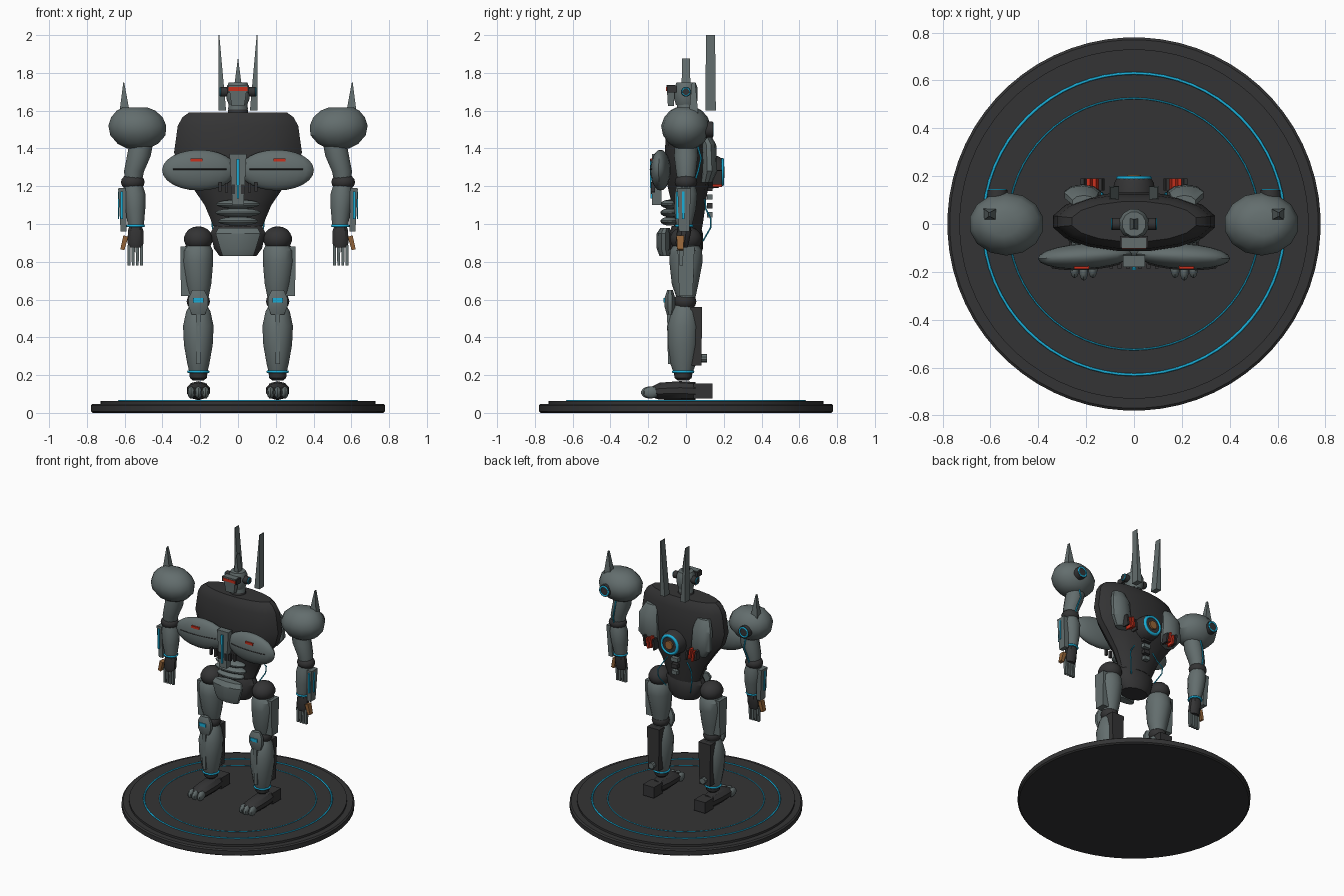
import bpy, bmesh, math
from mathutils import Vector, Matrix

COLORS = {
    "armour_grey": (0.125, 0.155, 0.155, 1), "dark_metal": (0.034, 0.034, 0.035, 1),
    "cyan_glow": (0.01, 0.42, 0.68, 1), "red_glow": (0.58, 0.03, 0.012, 1),
    "copper": (0.30, 0.13, 0.04, 1),
}
MATS = {}
for key, col in COLORS.items():
    MATS[key] = bpy.data.materials.new(key)
    MATS[key].diffuse_color = col
G, D, C, R, O = (MATS[k] for k in COLORS)


def finish(name, bm, mat, angle=32):
    bmesh.ops.recalc_face_normals(bm, faces=bm.faces[:])
    me = bpy.data.meshes.new(name)
    bm.to_mesh(me)
    bm.free()
    me.materials.append(mat)
    me.shade_smooth()
    me.set_sharp_from_angle(angle=math.radians(angle))
    ob = bpy.data.objects.new(name, me)
    bpy.context.scene.collection.objects.link(ob)
    return ob


def bridge(bm, rings, closed=False):
    n = len(rings[0])
    pairs = list(zip(rings, rings[1:])) + ([(rings[-1], rings[0])] if closed else [])
    for a, b in pairs:
        for i in range(n):
            bm.faces.new((a[i], a[(i + 1) % n], b[(i + 1) % n], b[i]))
    if not closed:
        bm.faces.new(rings[0])
        bm.faces.new(rings[-1])


def loft(name, sections, mat, n=14, axis="z"):
    """Elliptical sections (centre a, centre b, position, radius a, radius b)."""
    bm = bmesh.new()
    rings = []
    for a, b, t, ra, rb in sections:
        ring = []
        for i in range(n):
            w = 2 * math.pi * (i + 0.5) / n
            u, v = a + ra * math.cos(w), b + rb * math.sin(w)
            ring.append(bm.verts.new({"z": (u, v, t), "y": (u, t, v), "x": (t, u, v)}[axis]))
        rings.append(ring)
    bridge(bm, rings)
    return finish(name, bm, mat)


def box(name, c, size, mat, top=(1, 1), bottom=(1, 1), rot=(0, 0, 0)):
    bm = bmesh.new()
    bmesh.ops.create_cube(bm, size=1)
    for v in bm.verts:
        k = top if v.co.z > 0 else bottom
        v.co = Vector((v.co.x * size[0] * k[0], v.co.y * size[1] * k[1], v.co.z * size[2]))
    m = Matrix.Translation(c)
    for ang, ax in zip(rot, "XYZ"):
        m = m @ Matrix.Rotation(ang, 4, ax)
    bmesh.ops.transform(bm, matrix=m, verts=bm.verts[:])
    return finish(name, bm, mat)


def ball(name, c, r, mat, n=14, rz=0):
    bm = bmesh.new()
    m = Matrix.Translation(c) @ Matrix.Rotation(rz, 4, "Z") @ Matrix.Diagonal((*r, 1))
    bmesh.ops.create_uvsphere(bm, u_segments=n, v_segments=n // 2 + 2, radius=1, matrix=m)
    return finish(name, bm, mat)


def tube(name, pts, r, mat, closed=False, n=6):
    pts = [Vector(p) for p in pts]
    bm = bmesh.new()
    rings = []
    for i, p in enumerate(pts):
        a = pts[i - 1] if closed or i else p
        b = pts[(i + 1) % len(pts)] if closed or i < len(pts) - 1 else p
        t = (b - a).normalized()
        ref = Vector((1, 0, 0)) if abs(t.x) < 0.6 else Vector((0, 1, 0))
        if closed:  # planar ring: use its plane normal
            ref = (pts[1] - pts[0]).cross(pts[2] - pts[1]).normalized()
        u = t.cross(ref).normalized()
        w = t.cross(u)
        rings.append([bm.verts.new(p + r * (u * math.cos(k * math.tau / n) + w * math.sin(k * math.tau / n)))
                      for k in range(n)])
    bridge(bm, rings, closed)
    return finish(name, bm, mat, 70)


def ring(name, c, rad, r, mat, axis="z", n=24):
    pts = []
    for i in range(n):
        a, b = rad * math.cos(i * math.tau / n), rad * math.sin(i * math.tau / n)
        pts.append(Vector(c) + Vector({"z": (a, b, 0), "y": (a, 0, b), "x": (0, a, b)}[axis]))
    return tube(name, pts, r, mat, True)


# Display base
loft("base_disc", [(0, 0, 0, .77, .77), (0, 0, .008, .78, .78), (0, 0, .04, .78, .78), (0, 0, .048, .77, .77)], D, 64)
loft("base_step", [(0, 0, .04, .73, .73), (0, 0, .063, .73, .73)], D, 64)
ring("base_ring_outer", (0, 0, .063), .63, .006, C, n=64)
ring("base_ring_inner", (0, 0, .063), .525, .0035, C, n=64)

# Torso and pelvis
loft("torso", [(0, .01, .97, .125, .075), (0, .015, 1.03, .15, .08), (0, .015, 1.1, .18, .09),
               (0, .01, 1.2, .25, .11), (0, .01, 1.29, .32, .12), (0, .01, 1.38, .345, .125),
               (0, .01, 1.52, .325, .115), (0, .01, 1.565, .30, .10), (0, .01, 1.59, .265, .085)], D, 16)
loft("pelvis", [(0, 0, .83, .10, .075), (0, 0, .87, .13, .09), (0, 0, .95, .15, .09), (0, 0, .99, .13, .075)], D)
loft("pelvis_plate", [(0, -.11, .83, .085, .03), (0, -.12, .87, .10, .035), (0, -.12, .95, .125, .035),
                      (0, -.11, .98, .11, .025)], G, 10)
for i, (z, w) in enumerate(((1.105, .12), (1.06, .125), (1.015, .11))):
    ball(f"abdomen_plate_{i}", (0, -.085, z), (w, .05, .024), G)

# Sternum
box("sternum_plate", (0, -.155, 1.235), (.10, .06, .27), G, top=(.9, .8), bottom=(.6, .8))
box("sternum_light", (0, -.186, 1.24), (.018, .008, .21), C, bottom=(.6, 1), rot=(.015, 0, 0))

# Neck and head
loft("neck", [(0, 0, 1.57, .06, .055), (0, 0, 1.62, .05, .045)], D, 12)
loft("neck_collar", [(0, 0, 1.605, .055, .05), (0, 0, 1.64, .05, .05)], G, 12)
loft("head", [(0, 0, 1.63, .05, .055), (0, 0, 1.66, .062, .064), (0, 0, 1.72, .064, .064), (0, 0, 1.75, .05, .052)], G, 12)
box("face_plate", (0, -.08, 1.68), (.09, .045, .11), G, top=(1.1, 1), bottom=(.75, .7))
box("visor_surround", (0, -.075, 1.714), (.118, .05, .036), D)
box("visor", (0, -.101, 1.714), (.10, .008, .02), R)
box("head_crest", (0, 0, 1.81), (.036, .046, .13), G, top=(.06, .9))

# Back reactor and spine
loft("reactor_housing", [(0, 1.275, .10, .09, .09), (0, 1.275, .17, .085, .085), (0, 1.275, .195, .07, .07)], D, 20, "y")
ring("reactor_ring", (0, .192, 1.275), .064, .011, C, "y")
loft("reactor_core", [(0, 1.275, .18, .035, .035), (0, 1.275, .205, .03, .03)], O, 14, "y")
for i in range(4):
    box(f"spine_segment_{i}", (0, .125, 1.19 - i * .047), (.06 - i * .006, .03, .028), G if i % 2 else D)

for s, side in ((-1, "left"), (1, "right")):
    def N(part):
        return f"{part}_{side}"

    # Chest
    ball(N("chest_plate"), (s * .205, -.135, 1.285), (.197, .053, .108), G, 20, s * -.05)
    box(N("chest_slit"), (s * .22, -.18, 1.34), (.062, .016, .016), R)
    tube(N("chest_seam"), [(s * x, -.137 - .053 * math.sqrt(1 - ((x - .205) / .2) ** 2) - (x - .205) * .05, 1.29)
                           for x in (.06, .11, .16, .21, .26, .31, .345)], .003, D)
    for i, x in enumerate((.025, .06, .095)):
        box(N(f"chest_vent_{i}"), (s * x, -.175, 1.185 + i * .006), (.016, .02, .05), D)

    # Back plates, fins and cables
    loft(N("back_plate"), [(s * .20, .11, 1.22, .05, .03), (s * .215, .125, 1.28, .08, .04),
                           (s * .22, .12, 1.42, .075, .04), (s * .21, .09, 1.49, .05, .03)], G, 10)
    for i, x in enumerate((.135, .16, .185, .21)):
        box(N(f"back_fin_{i}"), (s * x, .165, 1.235 + (i % 2) * .012), (.014, .05, .075), R if i in (1, 2) else D,
            rot=(0, s * .15, 0))
    tube(N("waist_cable"), [(s * .08, .10, 1.13), (s * .115, .105, 1.08), (s * .14, .13, 1.03),
                            (s * .135, .13, .98), (s * .10, .09, .91)], .004, C)

    # Head sides
    loft(N("ear"), [(0, 1.70, s * .05, .027, .027), (0, 1.70, s * .09, .027, .027), (0, 1.70, s * .097, .018, .018)], D, 12, "x")
    ring(N("ear_ring"), (s * .093, 0, 1.70), .02, .0045, C, "x", 16)
    blade = box(N("antenna"), (0, 0, 0), (.04, .056, .40), G, top=(.1, .85))
    for v in blade.data.vertices:
        v.co += Vector((s * (.083 + .018 * (v.co.z > 0)), .13, 1.80))

    # Shoulder
    loft(N("shoulder"), [(s * .53, 0, 1.40, .06, .05), (s * .53, 0, 1.425, .11, .09), (s * .53, 0, 1.47, .15, .122),
                         (s * .533, 0, 1.52, .157, .132), (s * .535, 0, 1.565, .14, .115),
                         (s * .54, 0, 1.60, .105, .085), (s * .545, .0, 1.618, .065, .05)], G)
    spike = box(N("shoulder_spike"), (0, 0, 0), (.058, .05, .17), G, top=(.08, .35))
    for v in spike.data.vertices:
        v.co += Vector((s * (.60 + .005 * (v.co.z > 0)), .04, 1.665))
    loft(N("shoulder_thruster"), [(s * .57, 1.50, .08, .045, .045), (s * .57, 1.50, .142, .042, .042)], D, 16, "y")
    ring(N("shoulder_ring"), (s * .57, .14, 1.50), .033, .007, C, "y", 20)

    # Arm
    loft(N("upper_arm"), [(s * .555, 0, 1.22, .045, .045), (s * .55, 0, 1.28, .055, .055),
                          (s * .525, 0, 1.36, .065, .065), (s * .51, 0, 1.44, .065, .06)], G, 12)
    tube(N("arm_cable"), [(s * .53, .06, 1.42), (s * .53, .08, 1.35), (s * .55, .065, 1.28), (s * .555, .045, 1.22)], .005, C)
    ball(N("elbow"), (s * .557, 0, 1.222), (.063, .06, .045), D, 12)
    loft(N("forearm"), [(s * .54, -.01, .985, .042, .042), (s * .545, -.005, 1.08, .056, .06),
                        (s * .55, 0, 1.16, .062, .062), (s * .555, 0, 1.21, .05, .05)], G, 12)
    box(N("forearm_panel"), (s * .61, -.01, 1.075), (.04, .07, .23), G, bottom=(.8, .8), rot=(0, s * .04, 0))
    box(N("forearm_light"), (s * .615, -.045, 1.10), (.012, .018, .145), C)
    box(N("forearm_side_light"), (s * .632, -.015, 1.10), (.006, .012, .145), C)
    ring(N("wrist_ring"), (s * .542, -.01, .99), .043, .007, C)
    loft(N("hand"), [(s * .542, -.02, .875, .036, .028), (s * .542, -.02, .90, .045, .035),
                     (s * .542, -.01, .965, .043, .038), (s * .542, -.01, .985, .036, .036)], D, 10)
    for i in range(4):
        box(N(f"finger_{i}"), (s * (.511 + i * .022), -.025, .835), (.018, .025, .11), G, bottom=(.8, .7))
    box(N("thumb"), (s * .603, -.03, .90), (.027, .04, .075), O, bottom=(.8, .8), rot=(0, s * -.25, 0))

    # Leg
    ball(N("hip"), (s * .21, 0, .92), (.078, .085, .068), D)
    loft(N("thigh"), [(s * .21, 0, .61, .055, .05), (s * .21, -.005, .68, .07, .07), (s * .215, 0, .80, .086, .088),
                      (s * .215, 0, .86, .084, .085), (s * .21, 0, .89, .065, .065)], G)
    box(N("thigh_panel"), (s * .277, 0, .75), (.056, .09, .26), G, bottom=(.9, .8))
    ball(N("knee"), (s * .21, -.005, .59), (.062, .06, .05), D, 12)
    loft(N("knee_pad"), [(s * .21, -.085, .52, .038, .018), (s * .21, -.085, .56, .055, .03),
                         (s * .21, -.085, .61, .055, .03), (s * .21, -.085, .65, .035, .016)], G, 8)
    box(N("knee_light"), (s * .21, -.115, .597), (.055, .008, .024), C)
    loft(N("shin"), [(s * .21, -.015, .20, .045, .045), (s * .21, -.015, .26, .06, .068), (s * .21, -.015, .36, .078, .082),
                     (s * .21, -.015, .46, .083, .085), (s * .21, -.01, .54, .065, .068), (s * .21, -.01, .57, .045, .05)], G)
    box(N("shin_ridge"), (s * .21, -.088, .39), (.032, .03, .26), G, bottom=(.7, .5), top=(.8, .8))
    box(N("calf_block"), (s * .21, .055, .405), (.10, .06, .31), D, bottom=(.85, .9))
    loft(N("calf_piston"), [(s * .21, .29, .07, .022, .022), (s * .21, .29, .11, .022, .022)], G, 10, "y")
    ring(N("ankle_ring"), (s * .21, -.015, .218), .053, .007, C)
    loft(N("ankle"), [(s * .21, -.015, .172, .03, .03), (s * .21, -.015, .185, .046, .045), (s * .21, -.015, .215, .05, .05)], D)

    # Foot
    loft(N("foot"), [(s * .21, .11, -.19, .045, .025), (s * .21, .115, -.14, .06, .045), (s * .21, .118, -.03, .064, .05),
                     (s * .21, .115, .05, .05, .048)], D, 10, "y")
    box(N("heel"), (s * .21, .09, .115), (.09, .10, .08), D)
    for i in (-1, 0, 1):
        ball(N(f"toe_{i + 2}"), (s * .21 + i * .038, -.185 - .01 * (i == 0), .108), (.02, .043, .032), G, 10)
